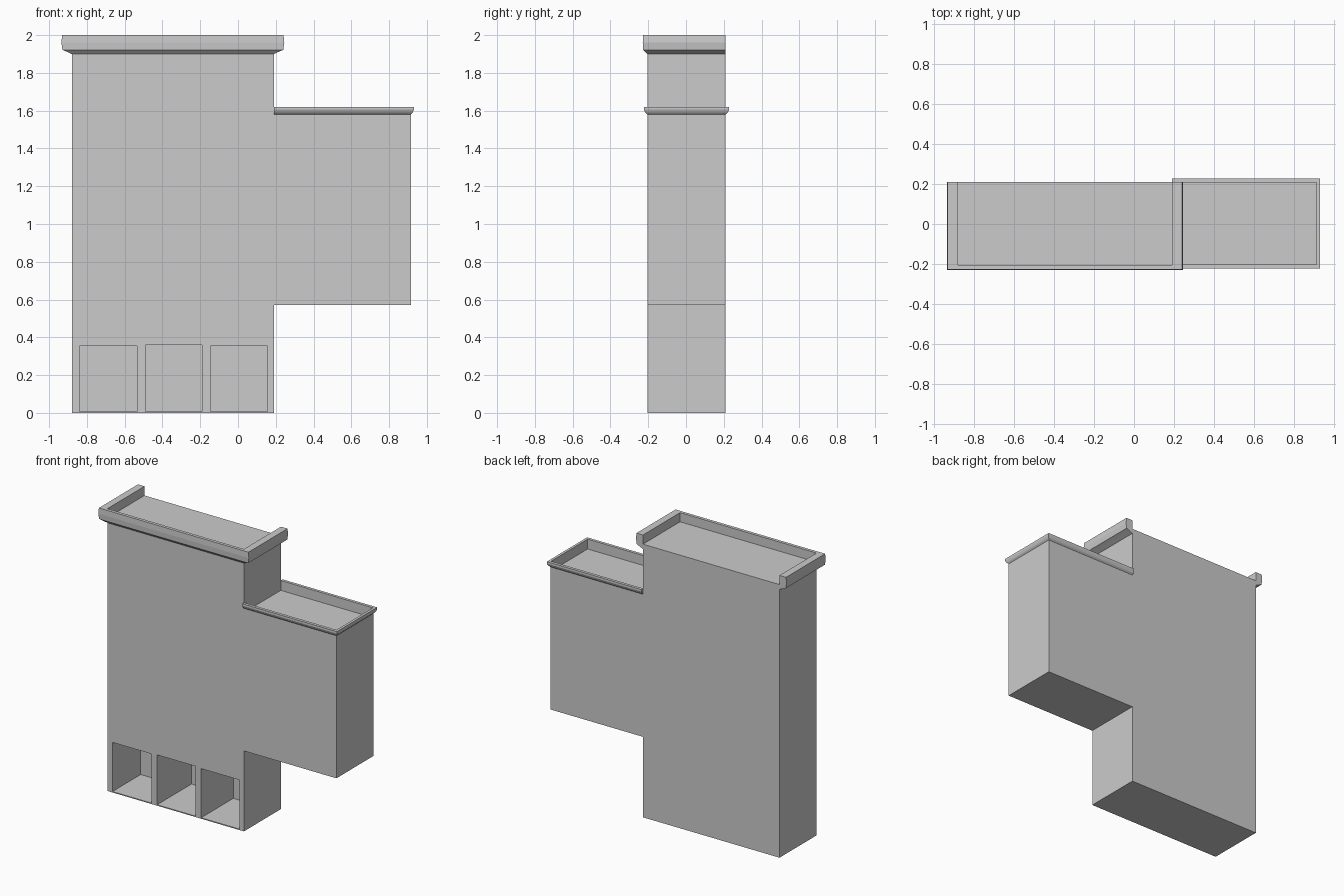
import bpy, bmesh

if "Cube" in bpy.data.objects:
    bpy.data.objects.remove(bpy.data.objects["Cube"])

X0, X1, X2 = -0.88, 0.19, 0.915      # tower left, tower right, wing right
YF, YB = -0.205, 0.21                # front and back walls


def finish(name, bm):
    bmesh.ops.recalc_face_normals(bm, faces=bm.faces)
    me = bpy.data.meshes.new(name)
    bm.to_mesh(me)
    bm.free()
    ob = bpy.data.objects.new(name, me)
    bpy.context.collection.objects.link(ob)
    return ob


def extrude_y(name, outline, y0, y1):
    """Extrude an x-z outline from y0 to y1."""
    bm = bmesh.new()
    face = bm.faces.new([bm.verts.new((x, y0, z)) for x, z in outline])
    ext = bmesh.ops.extrude_face_region(bm, geom=[face])
    moved = [v for v in ext["geom"] if isinstance(v, bmesh.types.BMVert)]
    bmesh.ops.translate(bm, verts=moved, vec=(0, y1 - y0, 0))
    return finish(name, bm)


def sweep(name, path, profile, sx, sy):
    """Sweep an (outward, z) profile along mitred corners (x, y, dx, dy)."""
    bm = bmesh.new()
    rings = [[bm.verts.new((x + dx * sx * t, y + dy * sy * t, z)) for t, z in profile]
             for x, y, dx, dy in path]
    for a, b in zip(rings, rings[1:]):
        for i in range(len(profile) - 1):
            bm.faces.new((a[i], a[i + 1], b[i + 1], b[i]))
    bm.faces.new(rings[0])
    bm.faces.new(rings[-1])
    return finish(name, bm)


# Tower with overhanging side wing
building = extrude_y("building_body", [
    (X0, 0), (X1, 0), (X1, 0.57), (X2, 0.57), (X2, 1.55),
    (X1, 1.55), (X1, 1.935), (X0, 1.935)], YF, YB)

# Three ground-floor recesses: left, right, top, back
for i, (xa, xb, top, back) in enumerate([
        (-0.84, -0.535, 0.355, 0.11),
        (-0.49, -0.19, 0.36, 0.18),
        (-0.145, 0.155, 0.355, 0.155)]):
    cutter = extrude_y(f"recess_cutter_{i}", [
        (xa, 0.007), (xb, 0.007), (xb, top), (xa, top)], YF - 0.1, back)
    cutter.hide_render = True
    cutter.hide_set(True)
    mod = building.modifiers.new(f"recess_{i}", "BOOLEAN")
    mod.operation = "DIFFERENCE"
    mod.solver = "EXACT"
    mod.object = cutter

# Bake the recesses and drop the cutters
dg = bpy.context.evaluated_depsgraph_get()
baked = bpy.data.meshes.new_from_object(building.evaluated_get(dg))
building.modifiers.clear()
building.data = baked
for ob in list(bpy.data.objects):
    if ob.name.startswith("recess_cutter"):
        bpy.data.objects.remove(ob)

# Tower cornice: left, front and right, open at the back
sweep("tower_cornice",
      [(X0, YB, -1, 0), (X0, YF, -1, -1), (X1, YF, 1, -1), (X1, YB, 1, 0)],
      [(0, 1.935), (0, 2.0), (0.93, 2.0), (1, 1.96), (0.9, 1.922),
       (0.6, 1.915), (0, 1.90)], 0.055, 0.024)

# Wing rim: back, right and front
sweep("wing_rim",
      [(X1, YB, 0, 1), (X2, YB, 1, 1), (X2, YF, 1, -1), (X1, YF, 0, -1)],
      [(-0.15, 1.55), (-0.15, 1.62), (1, 1.62), (1, 1.605), (0.6, 1.59),
       (0, 1.58), (0, 1.55)], 0.016, 0.018)
